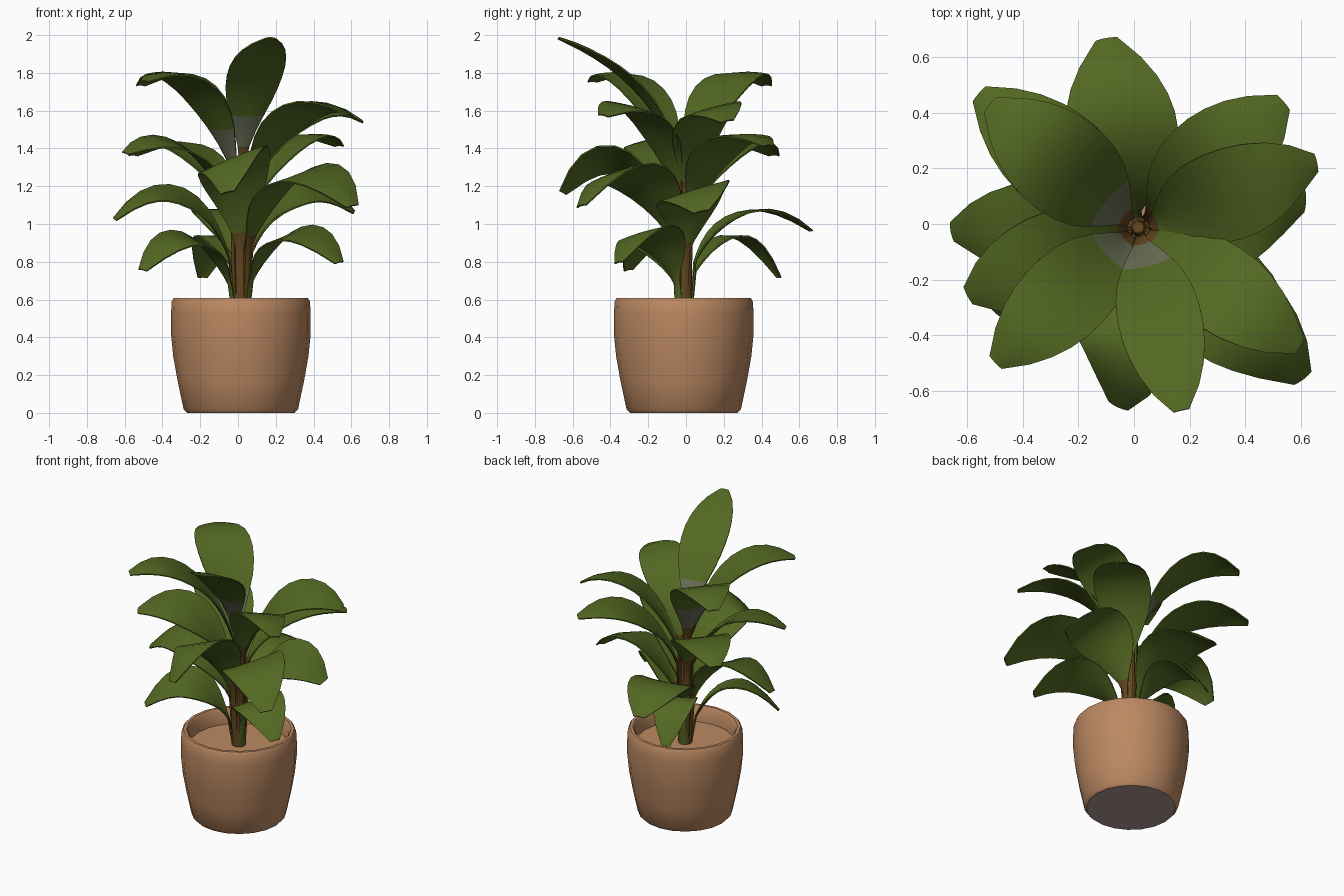
import bpy
import bmesh
import math
from mathutils import Matrix, Vector

default_cube = bpy.data.objects.get("Cube")
if default_cube:
    bpy.data.objects.remove(default_cube, do_unlink=True)


def make_material(name, rgb):
    mat = bpy.data.materials.new(name)
    mat.use_nodes = True
    color = (*rgb, 1.0)
    mat.diffuse_color = color
    shader = mat.node_tree.nodes["Principled BSDF"]
    shader.inputs["Base Color"].default_value = color
    shader.inputs["Roughness"].default_value = 0.8
    return mat


TERRACOTTA = make_material("terracotta", (0.5, 0.25, 0.122))
BASE_GREY = make_material("base_grey", (0.42, 0.3, 0.3))
LEAF_GREEN = make_material("leaf_green", (0.086, 0.138, 0.016))
STEM_BROWN = make_material("stem_brown", (0.125, 0.065, 0.013))
LEAF_GREY = make_material("leaf_grey", (0.14, 0.155, 0.09))

CENTRE = Vector((0.015, -0.012, 0))
SOIL_Z = 0.5


def finish(bm, name, materials, angle):
    """Turn a bmesh into a smooth shaded object."""
    mesh = bpy.data.meshes.new(name)
    bm.to_mesh(mesh)
    bm.free()
    for mat in materials:
        mesh.materials.append(mat)
    obj = bpy.data.objects.new(name, mesh)
    bpy.context.collection.objects.link(obj)
    bpy.ops.object.select_all(action="DESELECT")
    obj.select_set(True)
    bpy.context.view_layer.objects.active = obj
    bpy.ops.object.shade_smooth_by_angle(angle=math.radians(angle))
    return obj


def build_pot():
    # Wall profile from the underside, over the rim, down to the soil
    profile = [(0, 0), (0.285, 0), (0.303, 0.02), (0.335, 0.17), (0.358, 0.3),
               (0.37, 0.42), (0.37, 0.52), (0.366, 0.59), (0.355, 0.608),
               (0.335, 0.608), (0.322, 0.59), (0.315, SOIL_Z), (0, SOIL_Z)]
    bm = bmesh.new()
    verts = [bm.verts.new((r, 0, z)) for r, z in profile]
    edges = [bm.edges.new(pair) for pair in zip(verts, verts[1:])]
    bmesh.ops.spin(bm, geom=verts + edges, cent=(0, 0, 0), axis=(0, 0, 1),
                   angle=math.tau, steps=20, use_duplicate=False)
    bmesh.ops.remove_doubles(bm, verts=bm.verts, dist=0.0005)
    bmesh.ops.recalc_face_normals(bm, faces=bm.faces)
    # Only the flat underside is grey
    for face in bm.faces:
        face.material_index = int(face.calc_center_median().z < 0.005)
    pot = finish(bm, "pot", [TERRACOTTA, BASE_GREY], 40)
    pot.location = CENTRE


def build_stem():
    # Tapering core that the stalks wrap around
    height = 0.75
    bm = bmesh.new()
    bmesh.ops.create_cone(bm, segments=8, radius1=0.035, radius2=0.022,
                          depth=height, cap_ends=True,
                          matrix=Matrix.Translation((0, 0, height / 2)))
    stem = finish(bm, "stem", [STEM_BROWN], 50)
    stem.location = CENTRE + Vector((0, 0, SOIL_Z))


# Blade half-width along its length, relative to the widest point
OUTLINE = [0.1, 0.2, 0.39, 0.61, 0.81, 0.94, 1, 1, 0.93, 0.79, 0.56, 0.2]
COLUMNS = (-1, -0.6, 0, 0.6, 1)
STALK_ROWS = 4


def bezier(points, t):
    a, b, c, d = points
    u = 1 - t
    return a * u**3 + b * (3 * u * u * t) + c * (3 * u * t * t) + d * t**3


def build_leaf(name, x, y, tip_z, peak, base_z, half_width, roll):
    """A stalk that rises from the soil, then an arching blade to the tip."""
    reach = Vector((x, y, 0)) - CENTRE
    radius = reach.length
    out = reach.normalized()
    left = Vector((-out.y, out.x, 0))
    up = Vector((0, 0, 1))

    # Centre line as (radius, height) points; drooping tips arch more
    root = Vector((0.035, SOIL_Z - 0.01))
    base = Vector((0.1 - 0.05 * base_z, base_z))
    arch = 0.08 + 0.9 * (peak - tip_z)
    curve = (base, Vector((0.13, (base_z + peak) / 2 + 0.02)),
             Vector((radius * 0.57, peak + arch)), Vector((radius, tip_z)))
    last = len(OUTLINE) - 1
    path = [root.lerp(base, i / STALK_ROWS) for i in range(STALK_ROWS)]
    path += [bezier(curve, i / last) for i in range(last + 1)]
    widths = [0.018] * STALK_ROWS + [w * half_width for w in OUTLINE]

    bm = bmesh.new()
    rows = []
    for i, (point, width) in enumerate(zip(path, widths)):
        t = max(0, i - STALK_ROWS) / last
        ahead, behind = path[min(i + 1, len(path) - 1)], path[max(i - 1, 0)]
        tangent = (ahead - behind).normalized()
        normal = up * tangent.x - out * tangent.y
        twist = roll * min(1, t * 2)
        side = left * math.cos(twist) + normal * math.sin(twist)
        lift = normal * math.cos(twist) - left * math.sin(twist)
        cup = 0.28 - 0.45 * t
        middle = CENTRE + out * point.x + up * point.y
        rows.append([bm.verts.new(middle + side * (c * width)
                                  + lift * (c * c * cup * width))
                     for c in COLUMNS])

    # Brown stalks above the lowest tiers, grey patches on the top blades
    brown, grey = base_z > 0.8, base_z > 1.22
    for i, (low, high) in enumerate(zip(rows, rows[1:])):
        step = i - STALK_ROWS
        shade = 0
        if brown and step < 1:
            shade = 1
        elif grey and step < 3:
            shade = 2
        for j in range(len(COLUMNS) - 1):
            face = bm.faces.new((low[j], high[j], high[j + 1], low[j + 1]))
            face.material_index = shade
    bm.normal_update()
    bmesh.ops.solidify(bm, geom=bm.faces[:], thickness=0.008)
    bmesh.ops.recalc_face_normals(bm, faces=bm.faces)
    finish(bm, name, [LEAF_GREEN, STEM_BROWN, LEAF_GREY], 50)


# name, tip x, tip y, tip z, peak height, blade base height, half-width, roll
LEAVES = [
    ("top_front_leaf", 0.17, -0.67, 1.99, 1.91, 1.33, 0.15, 0),
    ("top_back_right_leaf", -0.52, 0.43, 1.74, 1.82, 1.25, 0.18, 0),
    ("top_front_right_leaf", -0.5, -0.5, 1.76, 1.81, 1.25, 0.16, 0),
    ("upper_left_leaf", 0.66, 0.22, 1.55, 1.63, 1.15, 0.17, 0.25),
    ("upper_front_left_leaf", 0.6, -0.44, 1.58, 1.64, 1.15, 0.16, -0.2),
    ("middle_back_left_leaf", 0.54, 0.44, 1.42, 1.48, 1.05, 0.18, 0),
    ("middle_back_right_leaf", -0.56, 0.47, 1.37, 1.44, 1.05, 0.18, 0),
    ("middle_right_leaf", -0.6, -0.26, 1.38, 1.45, 1.05, 0.18, -0.2),
    ("middle_front_leaf", -0.06, -0.66, 1.17, 1.36, 0.88, 0.2, 0.4),
    ("lower_front_left_leaf", 0.61, -0.56, 1.1, 1.28, 0.88, 0.2, 0.25),
    ("lower_right_leaf", -0.66, -0.03, 1.03, 1.17, 0.82, 0.18, -0.25),
    ("lower_left_leaf", 0.62, 0.08, 1.07, 1.18, 0.85, 0.2, 0.3),
    ("lower_back_leaf", -0.1, 0.67, 0.97, 1.07, 0.8, 0.2, 0),
    ("bottom_front_left_leaf", 0.54, -0.36, 0.8, 0.94, 0.7, 0.16, 0.25),
    ("bottom_front_right_leaf", -0.51, -0.31, 0.76, 0.91, 0.68, 0.16, -0.25),
    ("bottom_back_leaf", -0.19, 0.5, 0.72, 0.9, 0.75, 0.14, 0),
]

build_pot()
build_stem()
for leaf in LEAVES:
    build_leaf(*leaf)
